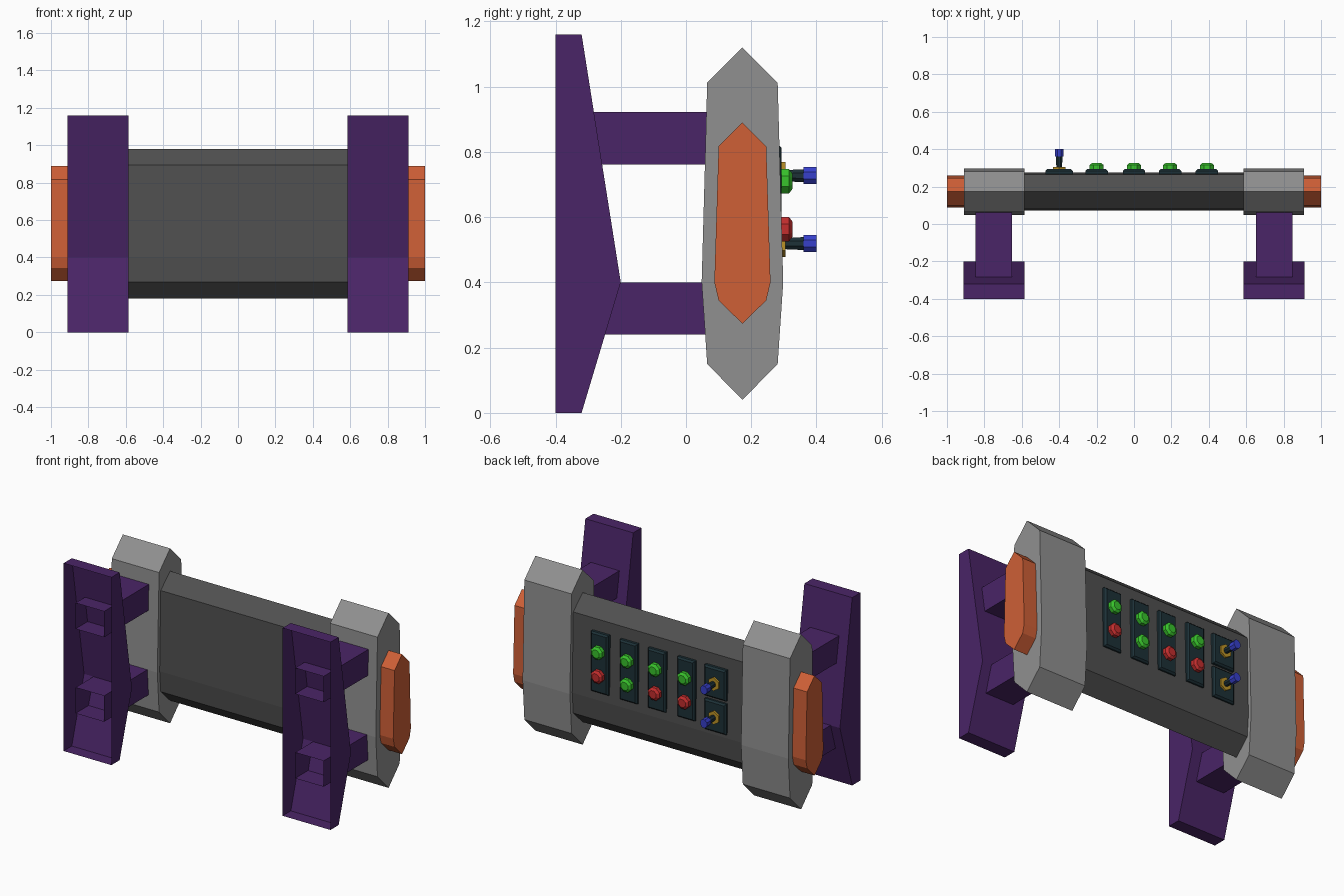
import bpy, bmesh, math

if "Cube" in bpy.data.objects:
    bpy.data.objects.remove(bpy.data.objects["Cube"])


def material(name, rgb):
    m = bpy.data.materials.new(name)
    m.diffuse_color = (*rgb, 1)
    m.use_nodes = True
    m.node_tree.nodes["Principled BSDF"].inputs["Base Color"].default_value = m.diffuse_color
    return m


PURPLE = material("purple", (0.068, 0.018, 0.135))
GREY = material("light grey", (0.28, 0.28, 0.28))
DARK = material("dark grey", (0.08, 0.08, 0.08))
ORANGE = material("orange", (0.62, 0.115, 0.037))
PLATE = material("dark teal", (0.012, 0.03, 0.038))
GREEN = material("green", (0.04, 0.55, 0.025))
RED = material("red", (0.55, 0.027, 0.027))
BLUE = material("blue", (0.038, 0.05, 0.6))
GOLD = material("gold", (0.5, 0.29, 0.02))


def loft(name, rings, mat, open_at_y=()):
    """Skin rings of equal length, cap both ends, drop faces lying at given y."""
    bm = bmesh.new()
    vs = [[bm.verts.new(p) for p in r] for r in rings]
    n = len(vs[0])
    for a, b in zip(vs, vs[1:]):
        for i in range(n):
            bm.faces.new((a[i], a[(i + 1) % n], b[(i + 1) % n], b[i]))
    bm.faces.new(vs[0])
    bm.faces.new(vs[-1])
    bmesh.ops.recalc_face_normals(bm, faces=bm.faces)
    gone = [f for f in bm.faces
            if any(all(abs(v.co.y - y) < 1e-4 for v in f.verts) for y in open_at_y)]
    bmesh.ops.delete(bm, geom=gone, context='FACES')
    me = bpy.data.meshes.new(name)
    bm.to_mesh(me)
    bm.free()
    me.materials.append(mat)
    ob = bpy.data.objects.new(name, me)
    bpy.context.collection.objects.link(ob)
    return ob


def prism(name, profile, x0, x1, mat, open_at_y=()):
    return loft(name, [[(x, y, z) for y, z in profile] for x in (x0, x1)], mat, open_at_y)


def knob(name, x, z, steps, sides, mat):
    """Stack of polygon rings along y; steps are (y, half width, half height)."""
    k = 1 / math.cos(math.pi / sides)
    angles = [2 * math.pi * (i + 0.5) / sides for i in range(sides)]
    return loft(name, [[(x + w * k * math.cos(a), y, z + h * k * math.sin(a)) for a in angles]
                       for y, w, h in steps], mat)


def shell_profile(wide, belly, zs):
    """Eight-sided section: pointed top and bottom, widest at z = 0.4."""
    top, shoulder, hip, bottom = zs
    c = 0.173
    right = [(c + wide, shoulder), (c + belly, 0.4), (c + wide, hip)]
    left = [(2 * c - y, z) for y, z in reversed(right)]
    return [(c, top)] + right + [(c, bottom)] + left


# main body
prism("body", shell_profile(0.092, 0.102, (0.98, 0.895, 0.27, 0.18)), -0.6, 0.6, DARK)

bracket = [(-0.4, 0), (-0.32, 0), (-0.2, 0.4), (-0.32, 1.16), (-0.4, 1.16)]
for side, s in (("left", -1), ("right", 1)):
    # end block and outer cap
    prism(side + "_end_block", shell_profile(0.108, 0.125, (1.12, 1.012, 0.15, 0.04)),
          s * 0.585, s * 0.908, GREY)
    prism(side + "_end_cap", shell_profile(0.073, 0.086, (0.89, 0.817, 0.345, 0.273)),
          s * 0.9, s * 1.0, ORANGE)
    # wall bracket, hollow and open at the front
    prism(side + "_bracket", bracket, s * 0.585, s * 0.912, PURPLE, (-0.4,))
    # open-ended arms reaching through the bracket
    for level, z0 in (("lower", 0.24), ("upper", 0.762)):
        z1 = z0 + 0.16
        prism(f"{side}_{level}_arm", [(-0.375, z0), (0.08, z0), (0.08, z1), (-0.375, z1)],
              s * 0.653, s * 0.848, PURPLE, (-0.375,))

# button plates with two buttons each
for x, low in ((0.39, RED), (0.193, GREEN), (0, RED), (-0.2, RED)):
    knob("button_plate", x, 0.637,
         [(0.255, 0.06, 0.185), (0.283, 0.06, 0.185), (0.293, 0.05, 0.175)], 4, PLATE)
    for z, mat in ((0.71, GREEN), (0.563, low)):
        knob("button", x, z,
             [(0.285, 0.038, 0.038), (0.315, 0.038, 0.038), (0.326, 0.024, 0.024)], 8, mat)

# toggle switches
for z in (0.727, 0.519):
    x = -0.4
    knob("switch_plate", x, z,
         [(0.255, 0.074, 0.095), (0.283, 0.074, 0.095), (0.293, 0.064, 0.085)], 4, PLATE)
    knob("switch_nut", x, z, [(0.285, 0.034, 0.036), (0.305, 0.034, 0.036)], 6, GOLD)
    knob("switch_lever", x, z, [(0.3, 0.015, 0.017), (0.365, 0.018, 0.02)], 8, PLATE)
    knob("switch_tip", x, z, [(0.36, 0.022, 0.026), (0.4, 0.022, 0.026)], 8, BLUE)
